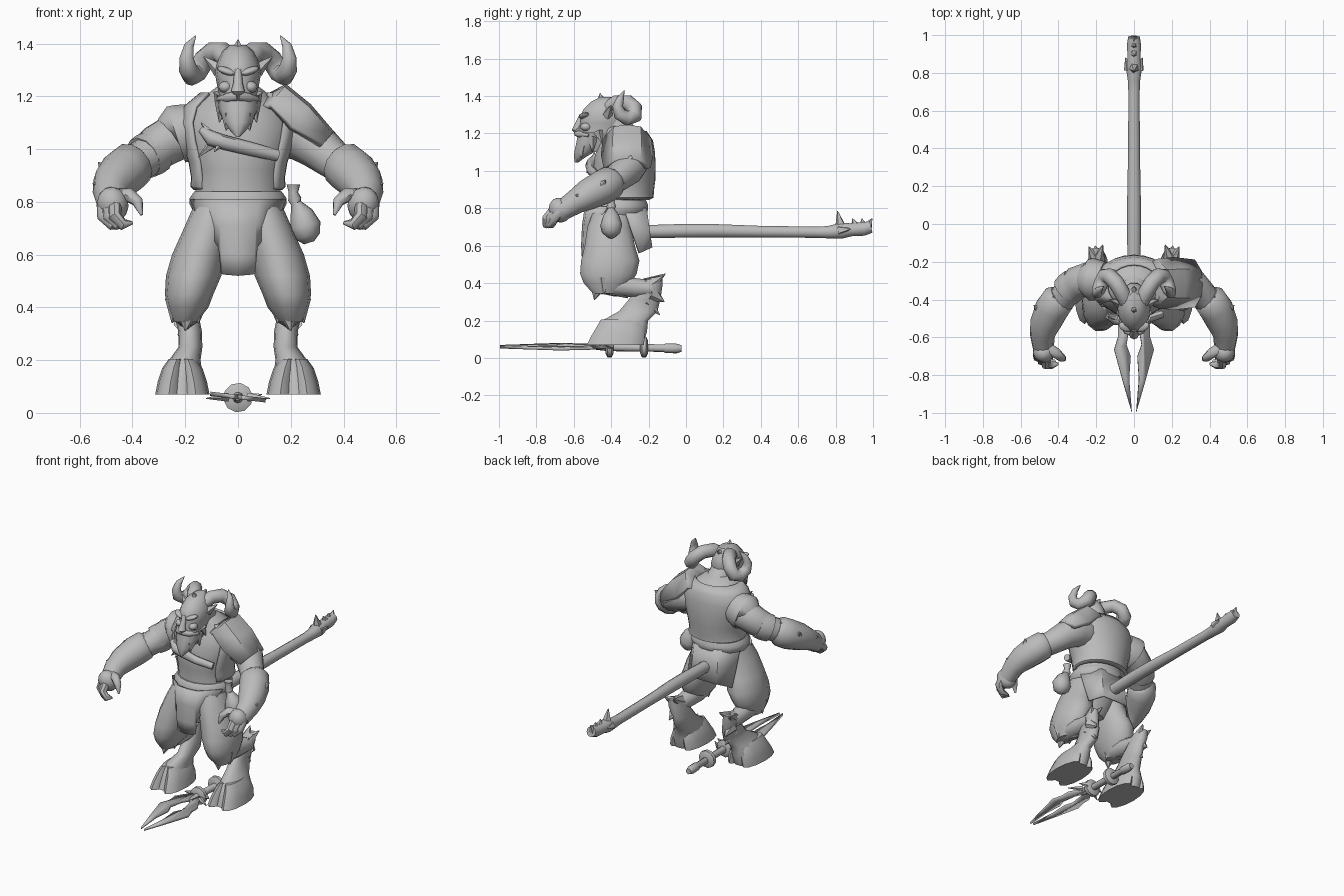
import bpy, bmesh, math
from mathutils import Vector, Matrix

grey = bpy.data.materials.new("plain grey")
grey.diffuse_color = (0.5, 0.5, 0.5, 1)


def finish(name, bm, mirror=False, thick=0, angle=45):
    bmesh.ops.recalc_face_normals(bm, faces=bm.faces)
    me = bpy.data.meshes.new(name)
    bm.to_mesh(me)
    bm.free()
    me.materials.append(grey)
    ob = bpy.data.objects.new(name, me)
    bpy.context.collection.objects.link(ob)
    bpy.ops.object.select_all(action='DESELECT')
    ob.select_set(True)
    bpy.context.view_layer.objects.active = ob
    bpy.ops.object.shade_smooth_by_angle(angle=math.radians(angle))
    if thick:
        m = ob.modifiers.new("thickness", 'SOLIDIFY')
        m.thickness, m.offset = thick, 0
    if mirror:
        ob.modifiers.new("mirror", 'MIRROR')
    return ob


def skin(bm, rings, closed=True, caps=True):
    vs = [[bm.verts.new(p) for p in r] for r in rings]
    n = len(vs[0])
    for a, b in zip(vs, vs[1:]):
        for i in range(n if closed else n - 1):
            j = (i + 1) % n
            bm.faces.new((a[i], a[j], b[j], b[i]))
    if caps:
        bm.faces.new(vs[0])
        bm.faces.new(vs[-1])


def loft(name, rows, n=14, arc=None, **kw):
    """Horizontal ellipses: (z, x centre, x radius, front y, back y)."""
    a0, a1 = arc or (0, 360)
    steps = n + 1 if arc else n
    rings = []
    for z, cx, rx, f, b in rows:
        angs = [math.radians(a0 + (a1 - a0) * i / n) for i in range(steps)]
        rings.append([(cx + rx * math.cos(a), (f + b) / 2 + (b - f) / 2 * math.sin(a), z)
                      for a in angs])
    bm = bmesh.new()
    skin(bm, rings, not arc, not arc)
    return finish(name, bm, **kw)


def add_tube(bm, pts, n=10):
    """Round sections (x, y, z, radius) carried along a path."""
    ps = [Vector(p[:3]) for p in pts]
    u, rings = None, []
    for i, p in enumerate(ps):
        t = (ps[min(i + 1, len(ps) - 1)] - ps[max(i - 1, 0)]).normalized()
        if u is None:
            u = t.orthogonal()
        u = (u - t * u.dot(t)).normalized()
        w = t.cross(u)
        rings.append([p + pts[i][3] * (u * math.cos(k * math.tau / n) + w * math.sin(k * math.tau / n))
                      for k in range(n)])
    skin(bm, rings)


def tubes(name, paths, n=10, **kw):
    bm = bmesh.new()
    for p in paths:
        add_tube(bm, p, n)
    return finish(name, bm, **kw)


def spikes(name, items, n=5, **kw):
    """Pointed tufts: (base, tip, radius)."""
    return tubes(name, [[(*b, r), (*t, 0.002)] for b, t, r in items], n, **kw)


def ball(name, c, s, rot=(0, 0, 0), **kw):
    bm = bmesh.new()
    bmesh.ops.create_uvsphere(bm, u_segments=12, v_segments=8, radius=1)
    for v in bm.verts:
        v.co = Vector((v.co.x * s[0], v.co.y * s[1], v.co.z * s[2]))
    for ang, ax in zip(rot, 'XYZ'):
        bmesh.ops.rotate(bm, verts=bm.verts, matrix=Matrix.Rotation(math.radians(ang), 3, ax))
    bmesh.ops.translate(bm, verts=bm.verts, vec=c)
    return finish(name, bm, **kw)


def sheet(name, rows, **kw):
    bm = bmesh.new()
    skin(bm, rows, False, False)
    return finish(name, bm, **kw)


# Torso, neck, vest and belt
loft("torso", [(.72, 0, .16, -.5, -.27), (.79, 0, .17, -.5, -.22), (.85, 0, .16, -.49, -.21),
               (.92, 0, .165, -.5, -.2), (1.0, 0, .19, -.5, -.19), (1.08, 0, .205, -.49, -.18),
               (1.14, 0, .185, -.47, -.19), (1.19, 0, .14, -.45, -.2), (1.24, 0, .075, -.45, -.27)], 18)
tubes("neck", [[(0, -.33, 1.17, .09), (0, -.37, 1.23, .075), (0, -.42, 1.29, .07)]], 12)
loft("vest", [(.85, 0, .165, -.47, -.2), (.86, 0, .176, -.48, -.178), (.89, 0, .172, -.49, -.178),
              (.95, 0, .182, -.5, -.17), (1.03, 0, .208, -.5, -.168), (1.1, 0, .22, -.49, -.172),
              (1.16, 0, .2, -.47, -.182), (1.21, 0, .14, -.45, -.215)], 18, arc=(-38, 218), thick=.012)
loft("belt", [(.765, 0, .17, -.51, -.22), (.79, 0, .183, -.52, -.2), (.815, 0, .183, -.52, -.2),
              (.84, 0, .165, -.5, -.21)], 18)
loft("hips", [(.56, 0, .07, -.46, -.34), (.65, 0, .14, -.5, -.29), (.74, 0, .165, -.52, -.26),
              (.8, 0, .175, -.51, -.22)])
sheet("front_flap", [[(-.18, -.42, .81), (-.075, -.525, .81), (0, -.535, .81), (.075, -.525, .81), (.18, -.42, .81)],
                     [(-.14, -.47, .72), (-.065, -.54, .71), (0, -.55, .71), (.065, -.54, .71), (.14, -.47, .72)],
                     [(-.07, -.53, .63), (-.06, -.545, .6), (0, -.555, .6), (.06, -.545, .6), (.07, -.53, .63)],
                     [(-.06, -.53, .53), (-.055, -.54, .525), (0, -.55, .52), (.055, -.54, .525), (.06, -.53, .53)]],
      thick=.012)
sheet("back_flap", [[(-.165, -.33, .8), (-.085, -.215, .8), (.085, -.215, .8), (.165, -.33, .8)],
                    [(-.165, -.29, .68), (-.09, -.2, .69), (.09, -.2, .69), (.165, -.29, .68)],
                    [(-.16, -.25, .56), (-.09, -.185, .59), (.09, -.185, .59), (.16, -.25, .56)]], thick=.012)

# Legs: baggy thigh, bent shank, hock and cloven hoof
loft("thigh", [(.78, .09, .08, -.5, -.28), (.7, .115, .09, -.53, -.29), (.6, .148, .102, -.545, -.27),
               (.52, .168, .105, -.565, -.245), (.45, .185, .092, -.57, -.26), (.4, .19, .078, -.55, -.29),
               (.345, .2, .045, -.5, -.36)], mirror=True)
tubes("shank", [[(.19, -.48, .4, .05), (.19, -.38, .39, .062), (.195, -.27, .375, .052), (.2, -.18, .37, .045)]],
      mirror=True)
loft("lower_leg", [(.43, .2, .034, -.19, -.125), (.38, .197, .046, -.26, -.125), (.31, .182, .045, -.31, -.135),
                   (.25, .18, .045, -.36, -.15), (.2, .202, .06, -.45, -.2), (.14, .214, .08, -.475, -.205),
                   (.07, .218, .09, -.5, -.23)], mirror=True)
for side, x, out in (("inner", .19, -1), ("outer", .232, 1)):
    loft(side + "_hoof", [(.205, x, .03, -.455, -.25), (.17, x + out * .012, .043, -.475, -.23),
                          (.12, x + out * .023, .049, -.505, -.22), (.07, x + out * .03, .052, -.53, -.225)],
         12, mirror=True)
spikes("leg_tufts", [((.195, -.2, .39), (.165, -.11, .45), .045), ((.2, -.19, .39), (.24, -.12, .44), .045),
                     ((.2, -.18, .34), (.205, -.115, .3), .045), ((.19, -.21, .3), (.19, -.14, .23), .04),
                     ((.19, -.47, .39), (.2, -.49, .31), .05), ((.16, -.44, .4), (.15, -.45, .34), .045),
                     ((.23, -.44, .42), (.25, -.44, .34), .05), ((.19, -.37, .37), (.19, -.31, .32), .05)],
       mirror=True, n=6)

# Arms, gauntlets and hands
tubes("arm", [[(.15, -.3, 1.06, .09), (.23, -.29, 1.05, .095), (.3, -.31, 1.01, .088),
               (.36, -.37, .96, .075), (.42, -.44, .92, .07)]], 12, mirror=True)
tubes("gauntlet", [[(.385, -.385, .95, .07), (.4, -.4, .94, .09), (.435, -.45, .91, .092),
                    (.47, -.53, .87, .082), (.485, -.59, .835, .066), (.48, -.66, .79, .055)]],
      12, mirror=True)
spikes("gauntlet_points", [((.42, -.42, .96), (.425, -.38, 1.01), .05), ((.48, -.47, .9), (.53, -.43, .95), .05),
                           ((.5, -.55, .86), (.55, -.59, .87), .045), ((.4, -.45, .9), (.36, -.42, .87), .05)],
       mirror=True, n=6)
ball("palm", (.475, -.675, .79), (.06, .058, .068), (20, 15, 0), mirror=True)
tubes("fingers", [[(.51 - i * .022, -.67 - i * .022, .79 - i * .004, .026),
                   (.51 - i * .022, -.705 - i * .02, .745, .025),
                   (.475 - i * .02, -.72 - i * .013, .713, .022),
                   (.43 - i * .015, -.71 - i * .015, .705 + i * .008, .006)] for i in range(3)]
      + [[(.45, -.66, .82, .03), (.41, -.685, .825, .028), (.38, -.71, .8, .022), (.365, -.72, .75, .006)]],
      8, mirror=True)

# Shoulder pad on one side, open sleeve on the other
pad = []
for x, z, w, drop in ((.125, 1.2, .1, .05), (.18, 1.232, .12, .07), (.265, 1.16, .128, .08),
                      (.352, 1.058, .115, .045)):
    pad.append([(x - drop * .8, -.315 - w, z - drop), (x - .005, -.315 - w * .55, z - .008), (x, -.315, z),
                (x - .005, -.315 + w * .55, z - .008), (x - drop * .8, -.315 + w, z - drop)])
sheet("shoulder_pad", pad, thick=.03, angle=25)
tubes("sleeve", [[(-.16, -.3, 1.075, .1), (-.21, -.295, 1.06, .112), (-.235, -.295, 1.055, .112),
                  (-.24, -.295, 1.05, .09)]], 14)
tubes("arm_band", [[(-.31, -.315, .995, .086), (-.335, -.335, .98, .088), (-.36, -.36, .965, .084)]], 12)

# Chest strap with a horn, pouch at the hip
tubes("chest_horn", [[(.15, -.475, .975, .022), (.05, -.505, 1.0, .026), (-.05, -.51, 1.025, .028),
                      (-.1, -.505, 1.04, .03), (-.14, -.49, 1.075, .014)]], 8)
spikes("chest_horn_points", [((-.08, -.5, 1.035), (-.15, -.48, .97), .025), ((-.09, -.5, 1.04), (-.14, -.49, 1.1), .025),
                             ((-.06, -.51, 1.03), (-.09, -.53, .99), .02)])
tubes("pouch", [[(.27, -.4, .645, .02), (.262, -.4, .67, .05), (.255, -.4, .71, .06), (.24, -.4, .755, .045),
                 (.22, -.4, .795, .02), (.215, -.4, .81, .026), (.21, -.4, .835, .018), (.21, -.4, .865, .026)]], 10)

# Head with brow, nose, ears, crest and beard
loft("head", [(1.1, 0, .045, -.54, -.38), (1.16, 0, .07, -.575, -.34), (1.22, 0, .075, -.58, -.32),
              (1.255, 0, .082, -.565, -.32), (1.29, 0, .088, -.57, -.31), (1.33, 0, .078, -.55, -.32),
              (1.37, 0, .06, -.51, -.34), (1.395, 0, .03, -.46, -.36)])
ball("brow", (.042, -.545, 1.295), (.042, .025, .014), (0, -18, 20), mirror=True)
ball("cheek", (.048, -.535, 1.235), (.026, .03, .022), mirror=True)
tubes("nose", [[(0, -.555, 1.3, .014), (0, -.575, 1.25, .018), (0, -.585, 1.22, .026), (0, -.57, 1.2, .016)]], 8)
tubes("mustache", [[(0, -.585, 1.2, .016), (.04, -.565, 1.195, .018), (.075, -.52, 1.19, .008)]], 8, mirror=True)
loft("beard", [(1.205, 0, .08, -.58, -.43), (1.15, 0, .074, -.59, -.45), (1.1, 0, .054, -.6, -.49),
               (1.07, 0, .03, -.6, -.54), (1.045, 0, .006, -.595, -.575)], 10)
spikes("beard_locks", [((.06, -.5, 1.18), (.07, -.5, 1.1), .03), ((.035, -.55, 1.13), (.045, -.56, 1.07), .03),
                       ((.065, -.47, 1.21), (.08, -.45, 1.15), .03)], mirror=True)
spikes("ears", [((.07, -.42, 1.3), (.13, -.4, 1.35), .03)], mirror=True)
spikes("crest", [((0, -.45, 1.37), (0, -.46, 1.415), .03), ((0, -.37, 1.36), (0, -.33, 1.39), .035)])

# Curled ram horns
tubes("ram_horn", [[(.035, -.43, 1.33, .034), (.06, -.37, 1.365, .042), (.095, -.31, 1.365, .042),
                    (.13, -.275, 1.335, .042), (.155, -.275, 1.295, .042), (.175, -.315, 1.28, .04),
                    (.19, -.355, 1.305, .035), (.195, -.365, 1.345, .028), (.186, -.35, 1.39, .019),
                    (.16, -.33, 1.43, .002)]], 10, mirror=True, angle=60)

# Long staff behind with a clawed end
tubes("staff", [[(0, -.22, .675, .036), (0, .0, .68, .038), (0, .15, .68, .037), (0, .4, .675, .032),
                 (0, .7, .672, .031), (0, .76, .672, .034), (0, .83, .68, .044), (0, .88, .685, .036),
                 (0, .95, .69, .038), (0, .99, .7, .032)]], 12)
spikes("staff_claws", [((0, .83, .69), (0, .81, .785), .035), ((0, .91, .7), (0, .89, .745), .03),
                       ((0, .95, .7), (0, .94, .745), .03), ((0, .97, .7), (0, .995, .745), .03),
                       ((.025, .82, .68), (.045, .88, .69), .03), ((-.025, .82, .68), (-.045, .88, .69), .03)])

# Two-pronged blade on the ground with its handle
outline = [(.012, -.995), (.06, -.83), (.105, -.665), (.085, -.6), (.085, -.54), (.05, -.48), (.03, -.4),
           (0, -.4), (0, -.5), (.025, -.55), (.04, -.64), (.018, -.7), (.026, -.82)]
for side, s in (("left", 1), ("right", -1)):
    bm = bmesh.new()
    bm.faces.new([bm.verts.new((s * x, y, .06 - s * x * .12)) for x, y in outline])
    finish(side + "_blade_prong", bm, thick=.016)
tubes("blade_handle", [[(0, -.5, .058, .012), (0, -.42, .058, .022), (0, -.12, .052, .02), (0, -.11, .052, .026),
                        (0, -.05, .05, .026), (0, -.025, .05, .018)]], 10)
for label, y in (("front", -.41), ("rear", -.225)):
    tubes(label + "_handle_knot", [[(0, y - .02, .058, .035), (0, y - .01, .058, .056), (0, y + .012, .058, .056),
                                   (0, y + .022, .058, .035)]], 10)
spikes("blade_barbs", [((.04, -.45, .06), (.12, -.5, .055), .018), ((.04, -.4, .06), (.09, -.43, .07), .018)],
       mirror=True)
